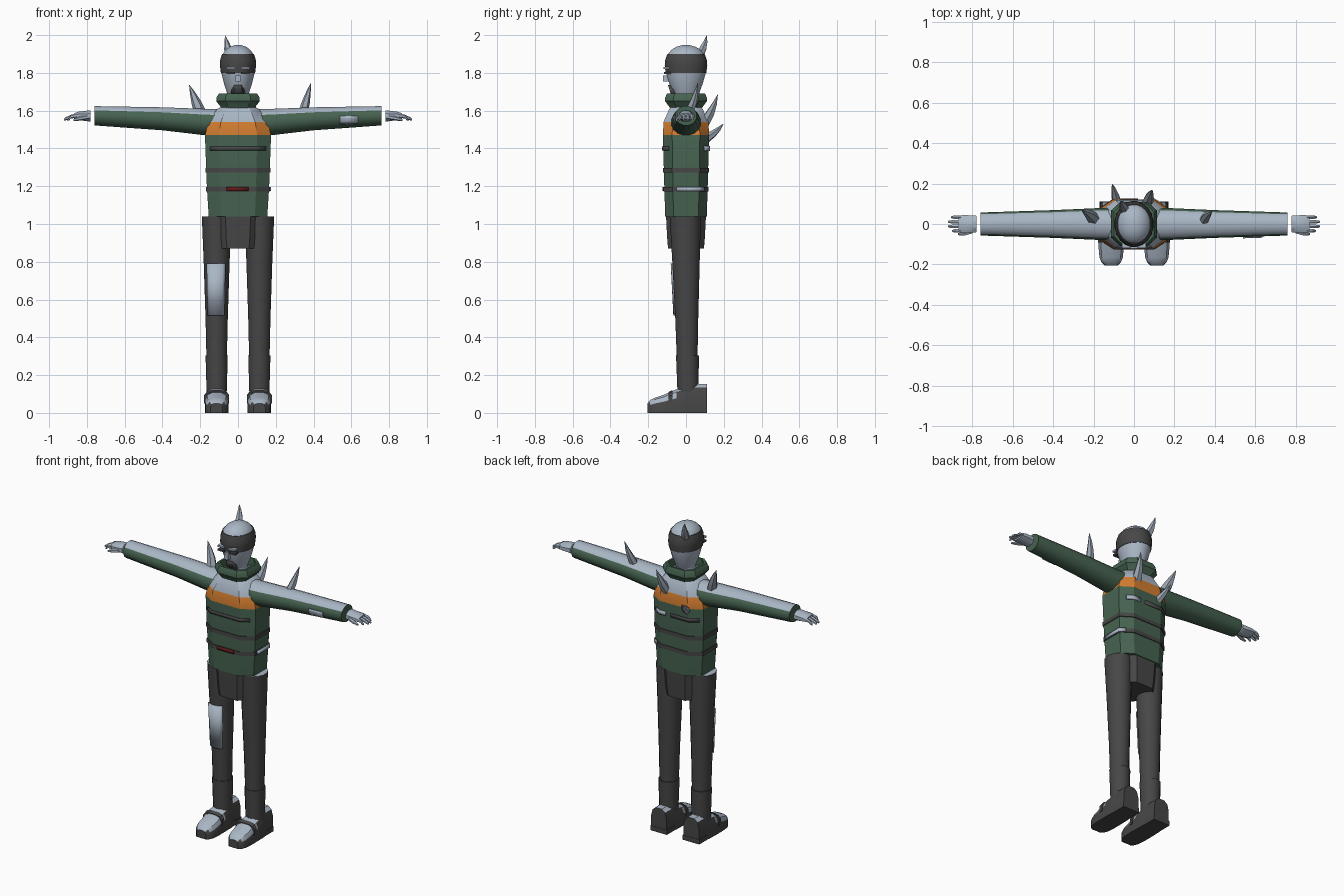
import bpy, bmesh, math
from mathutils import Vector

if "Cube" in bpy.data.objects:
    bpy.data.objects.remove(bpy.data.objects["Cube"])


def material(name, rgb):
    m = bpy.data.materials.new(name)
    m.diffuse_color = (*rgb, 1)
    m.use_nodes = True
    m.node_tree.nodes["Principled BSDF"].inputs["Base Color"].default_value = m.diffuse_color
    return m


PALE = material("pale_grey", (0.40, 0.47, 0.56))
GREEN = material("jacket_green", (0.062, 0.125, 0.082))
DARK = material("charcoal", (0.062, 0.062, 0.064))
ORANGE = material("orange", (0.66, 0.21, 0.03))
RED = material("dark_red", (0.13, 0.012, 0.012))
SPIKE = material("spike_grey", (0.32, 0.37, 0.43))


def loft(name, rings, mats, closed=True, rule=None, thick=0):
    """Skin a row of rings; rule(center, normal) picks the material slot."""
    bm = bmesh.new()
    rows = [[bm.verts.new(p) for p in r] for r in rings]
    n = len(rows[0])
    for a, b in zip(rows, rows[1:]):
        for i in range(n if closed else n - 1):
            j = (i + 1) % n
            bm.faces.new((a[i], a[j], b[j], b[i]))
    if closed:
        bm.faces.new(rows[0])
        bm.faces.new(rows[-1])
    bmesh.ops.recalc_face_normals(bm, faces=bm.faces)
    bm.normal_update()
    if rule:
        for f in bm.faces:
            f.material_index = rule(f.calc_center_median(), f.normal)
    me = bpy.data.meshes.new(name)
    bm.to_mesh(me)
    bm.free()
    for m in mats:
        me.materials.append(m)
    ob = bpy.data.objects.new(name, me)
    bpy.context.collection.objects.link(ob)
    if thick:
        mod = ob.modifiers.new("thickness", "SOLIDIFY")
        mod.thickness = thick
        mod.offset = 0
    return ob


def ring_z(z, rx, ry, n=16, cx=0, cy=0):
    return [Vector((cx + rx * math.cos(2 * math.pi * (i + .5) / n),
                    cy + ry * math.sin(2 * math.pi * (i + .5) / n), z)) for i in range(n)]


def ring_x(x, ry, rz, cz, n=16, cy=0):
    return [Vector((x, cy + ry * math.cos(2 * math.pi * (i + .5) / n),
                    cz + rz * math.sin(2 * math.pi * (i + .5) / n))) for i in range(n)]


def octagon(z, w, d):
    a, b = w * .58, d * .6
    return [Vector((x, y, z)) for x, y in
            ((w, -b), (w, b), (a, d), (-a, d), (-w, b), (-w, -b), (-a, -d), (a, -d))]


def strip(name, pts, z, h, mat, thick=.008):
    loft(name, [[Vector((x, y, z + k * h / 2)) for x, y in pts] for k in (-1, 1)],
         [mat], closed=False, thick=thick)


def box(name, lo, hi, mat):
    loft(name, [[Vector((x, y, z)) for x, y in
                 ((lo[0], lo[1]), (hi[0], lo[1]), (hi[0], hi[1]), (lo[0], hi[1]))]
                for z in (lo[2], hi[2])], [mat])


def snow(limit):
    # Upward faces take the second slot
    return lambda c, n: 1 if n.z > limit else 0


# Torso: green jacket, orange chest, pale shoulders
def torso_rule(c, n):
    return 0 if c.z < 1.47 else 1 if c.z < 1.54 else 2


loft("torso", [octagon(*r) for r in ((1.04, .155, .11), (1.2, .165, .115), (1.47, .175, .122),
                                     (1.54, .157, .119), (1.61, .11, .088), (1.62, .09, .08))],
     [GREEN, ORANGE, PALE], rule=torso_rule)

# Straps and plates round the jacket
for name, z, w, d in (("waist_strap", 1.185, .169, .119), ("middle_strap", 1.285, .173, .122)):
    loft(name, [octagon(z - .012, w, d), octagon(z + .012, w, d)], [DARK])
strip("chest_strap", ((-.147, -.092), (-.1, -.122), (.1, -.122), (.147, -.092)), 1.40, .02, DARK)
strip("back_strap", ((.02, .122), (-.1, .122), (-.155, .086)), 1.40, .022, DARK)
strip("back_tag", ((.055, .123), (.1, .123), (.14, .098)), 1.40, .025, PALE)
strip("buckle", ((-.06, -.121), (.055, -.121)), 1.185, .02, RED)
strip("side_tag", ((.171, -.05), (.171, .07), (.14, .095)), 1.185, .022, PALE)

# Collar and neck
loft("collar", [octagon(*r) for r in ((1.59, .085, .08), (1.615, .088, .085), (1.65, .115, .11),
                                      (1.67, .114, .11), (1.692, .10, .10), (1.692, .088, .088),
                                      (1.65, .085, .085))], [GREEN])
loft("neck", [ring_z(1.58, .055, .06), ring_z(1.70, .055, .06)], [PALE])

# Head, visor band and face
loft("head", [ring_z(z, rx, ry, 20) for z, rx, ry in
              ((1.66, .045, .052), (1.69, .058, .07), (1.75, .077, .092), (1.80, .089, .106),
               (1.84, .093, .11), (1.87, .091, .107), (1.90, .081, .096), (1.922, .066, .078),
               (1.938, .044, .052), (1.947, .018, .02))], [PALE])
loft("visor_band", [ring_z(z, rx, ry, 20) for z, rx, ry in
                    ((1.80, .092, .109), (1.84, .097, .114), (1.87, .095, .111),
                     (1.90, .085, .10))], [DARK])
box("nose", (-.014, -.121, 1.755), (.014, -.08, 1.787), PALE)
for s, side in ((-1, "left"), (1, "right")):
    a, b = sorted((s * .015, s * .06))
    box(side + "_eye", (a, -.119, 1.82), (b, -.09, 1.831), PALE)
    box(side + "_visor_rim", (a, -.117, 1.795), (b, -.08, 1.806), DARK)
loft("beard", [[Vector((x * w, y, z)) for x, y in ((-1, y0 + .02), (-.6, y0), (.6, y0), (1, y0 + .02))]
               for z, w, y0 in ((1.68, .034, -.074), (1.71, .032, -.084), (1.735, .02, -.092))],
     [DARK], closed=False, thick=.008)


# Legs: (z, radius x, radius y, centre y)
LEG = ((.29, .055, .056, .006), (.5, .06, .062, .004), (.8, .07, .074, 0), (1.04, .08, .084, -.004))
# Shoes: (y, half width, top height)
SHOE = ((.11, .054, .152), (.035, .056, .154), (.02, .06, .138), (-.05, .062, .125),
        (-.12, .062, .095), (-.165, .058, .08), (-.19, .048, .068), (-.205, .032, .05))


def shoe_ring(cx, y, w, h, low=0, grow=0):
    w, h = w + grow, h + grow
    prof = ((-1, 0), (-1, .62), (-.8, .88), (-.4, 1), (.4, 1), (.8, .88), (1, .62), (1, 0))
    return [Vector((cx + u * w, y, low + v * (h - low))) for u, v in prof]


# Arms: (x, radius y, radius z, centre z)
ARM = ((.10, .082, .072, 1.537), (.18, .08, .071, 1.54), (.40, .07, .062, 1.557), (.76, .058, .052, 1.573))

for s, side in ((-1, "left"), (1, "right")):
    cx = s * .113
    loft(side + "_trouser_leg", [ring_z(z, rx, ry, 16, cx, cy) for z, rx, ry, cy in LEG],
         [DARK, PALE], rule=snow(.6))
    loft(side + "_boot_shaft", [ring_z(.10, .054, .056, 16, cx, .01),
                                ring_z(.305, .06, .062, 16, cx, .008)], [DARK])
    loft(side + "_shoe", [shoe_ring(cx, *r) for r in SHOE], [DARK, PALE], rule=snow(.35))
    loft(side + "_shoe_strap", [shoe_ring(cx, -.072, .062, .116, .05, .004),
                                shoe_ring(cx, -.092, .062, .107, .05, .004)], [DARK])
    box(side + "_heel", (cx - .058, .02, 0), (cx + .058, .112, .03), DARK)

    # Sleeve with pale upper side
    loft(side + "_sleeve", [ring_x(s * x, ry, rz, cz) for x, ry, rz, cz in ARM],
         [GREEN, PALE], rule=snow(.6))

    # Hand: palm, four fingers, thumb
    loft(side + "_palm", [ring_x(s * x, ry, rz, cz, 8) for x, ry, rz, cz in
                          ((.78, .044, .032, 1.572), (.80, .046, .030, 1.572),
                           (.845, .048, .024, 1.572), (.868, .043, .017, 1.57))], [PALE])
    for k in range(4):
        y, tip = -.034 + k * .0225, (.90, .921, .921, .905)[k]
        loft(side + "_finger_%d" % (k + 1),
             [ring_x(s * x, r, r, z, 6, y) for x, r, z in
              ((.855, .011, 1.574), (.885, .010, 1.568), (tip - .006, .008, 1.556),
               (tip, .004, 1.553))], [PALE])
    loft(side + "_thumb", [ring_x(s * x, r, r, z, 6, y) for x, r, z, y in
                           ((.80, .012, 1.565, -.036), (.84, .011, 1.558, -.048),
                            (.872, .006, 1.55, -.05))], [PALE])

# Hip block between the legs
loft("pelvis", [octagon(.87, .10, .095), octagon(.93, .108, .10), octagon(1.05, .116, .106)], [DARK])


# Patches on the left thigh and the right sleeve, wrapped on the surface
def arc_z(z, rx, ry, cx):
    return [Vector((cx + rx * math.sin(math.radians(t)), -ry * math.cos(math.radians(t)), z))
            for t in range(-42, 43, 14)]


loft("thigh_patch", [arc_z(.515, .064, .064, -.116), arc_z(.79, .073, .078, -.116)],
     [PALE], closed=False, thick=.006)
loft("sleeve_patch", [[Vector((x, -r * math.cos(math.radians(t)),
                               1.567 + (r - .007) * math.sin(math.radians(t))))
                       for t in (-36, -22, -8, 4)] for x, r in ((.54, .068), (.635, .065))],
     [PALE], closed=False, thick=.006)


# Curved spikes: base, tip, radius
def spike(name, base, tip, r):
    base, tip = Vector(base), Vector(tip)
    d = (tip - base).normalized()
    u = d.cross(Vector((0, 1, 0))).normalized()
    v = d.cross(u)
    bow = Vector((0, .008, 0))
    rings = []
    for t, k in ((0, 1), (.35, .82), (.7, .45), (1, .03)):
        c = base.lerp(tip, t) + bow * math.sin(math.pi * t)
        rings.append([c + r * k * (u * math.cos(a) + v * math.sin(a))
                      for a in (i * math.pi / 3 for i in range(6))])
    loft(name, rings, [SPIKE])


spike("head_spike", (-.045, .068, 1.89), (-.068, .11, 1.998), .025)
spike("left_arm_spike", (-.20, .025, 1.59), (-.258, .065, 1.737), .032)
spike("right_arm_spike", (.345, .015, 1.59), (.386, .062, 1.747), .026)
spike("shoulder_spike", (.065, .095, 1.53), (.09, .168, 1.685), .03)
spike("back_spike", (-.085, .105, 1.45), (-.108, .198, 1.53), .024)

# Smooth rounded parts, keep hard edges
bpy.ops.object.select_all(action='DESELECT')
for ob in bpy.context.scene.objects:
    ob.select_set(True)
    bpy.context.view_layer.objects.active = ob
bpy.ops.object.shade_smooth_by_angle(angle=math.radians(30))
